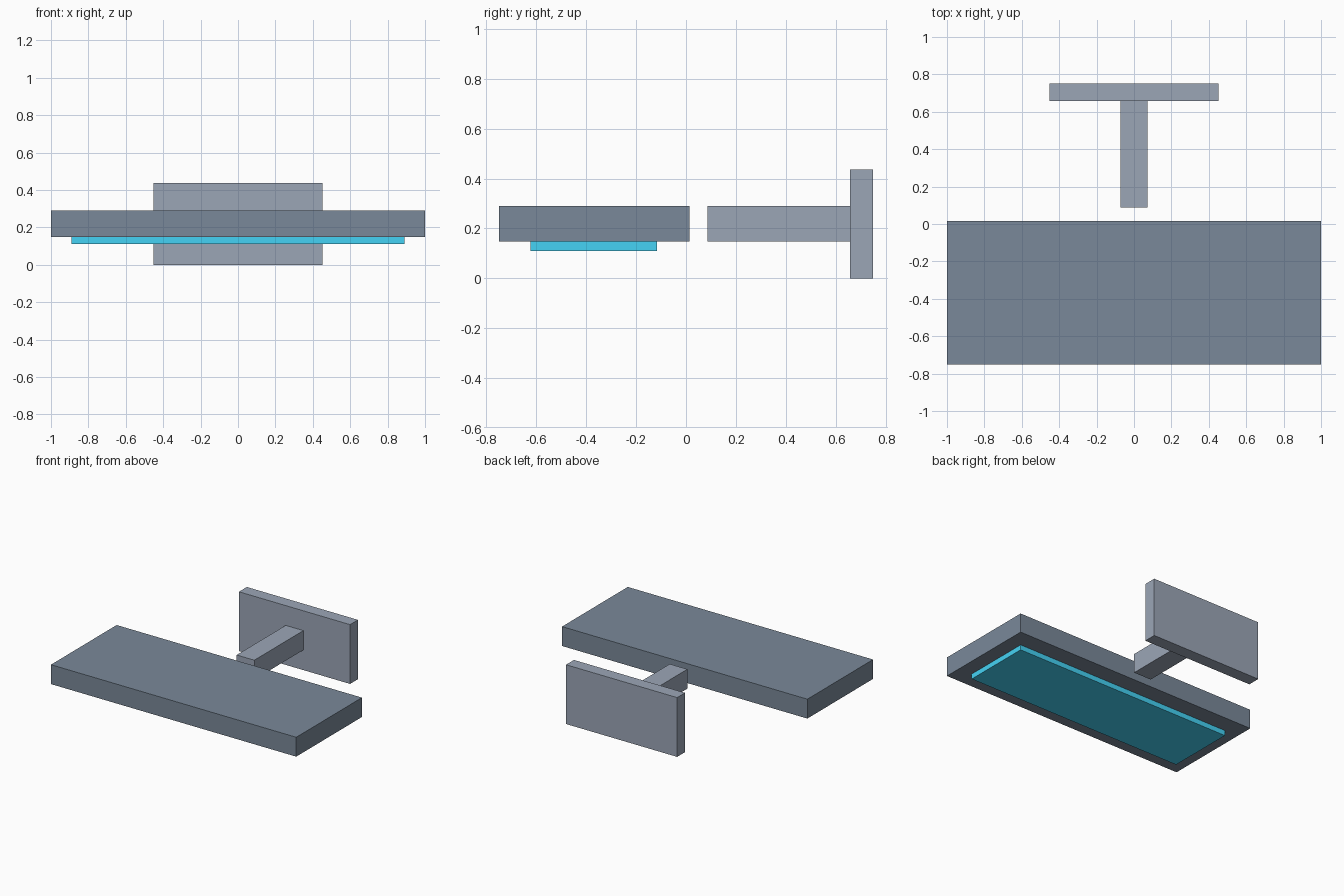
import bpy

if "Cube" in bpy.data.objects:
    bpy.data.objects.remove(bpy.data.objects["Cube"])


def material(name, rgb):
    mat = bpy.data.materials.new(name)
    mat.diffuse_color = (*rgb, 1)
    mat.use_nodes = True
    mat.node_tree.nodes["Principled BSDF"].inputs["Base Color"].default_value = mat.diffuse_color
    return mat


def box(name, x_half, y0, y1, z0, z1, mat):
    """Box centred on x = 0, spanning the given y and z ranges."""
    bpy.ops.mesh.primitive_cube_add(size=1, location=(0, (y0 + y1) / 2, (z0 + z1) / 2))
    obj = bpy.context.object
    obj.name = name
    obj.scale = (2 * x_half, y1 - y0, z1 - z0)
    bpy.ops.object.transform_apply(location=False, rotation=False, scale=True)
    obj.data.materials.append(mat)
    return obj


dark_slate = material("dark_slate", (0.195, 0.25, 0.32))
light_slate = material("light_slate", (0.33, 0.38, 0.47))
cyan = material("glowing_cyan", (0.06, 0.65, 0.91))

# Wall plate and the arm reaching forward from it
box("wall_plate", 0.453, 0.658, 0.75, 0.0, 0.437, light_slate)
box("support_arm", 0.072, 0.087, 0.658, 0.148, 0.291, light_slate)

# Lamp head, separated from the arm by a small gap
box("lamp_head", 1.0, -0.75, 0.015, 0.148, 0.291, dark_slate)

# Light panel on the underside of the head
box("light_panel", 0.89, -0.624, -0.116, 0.11, 0.148, cyan)
